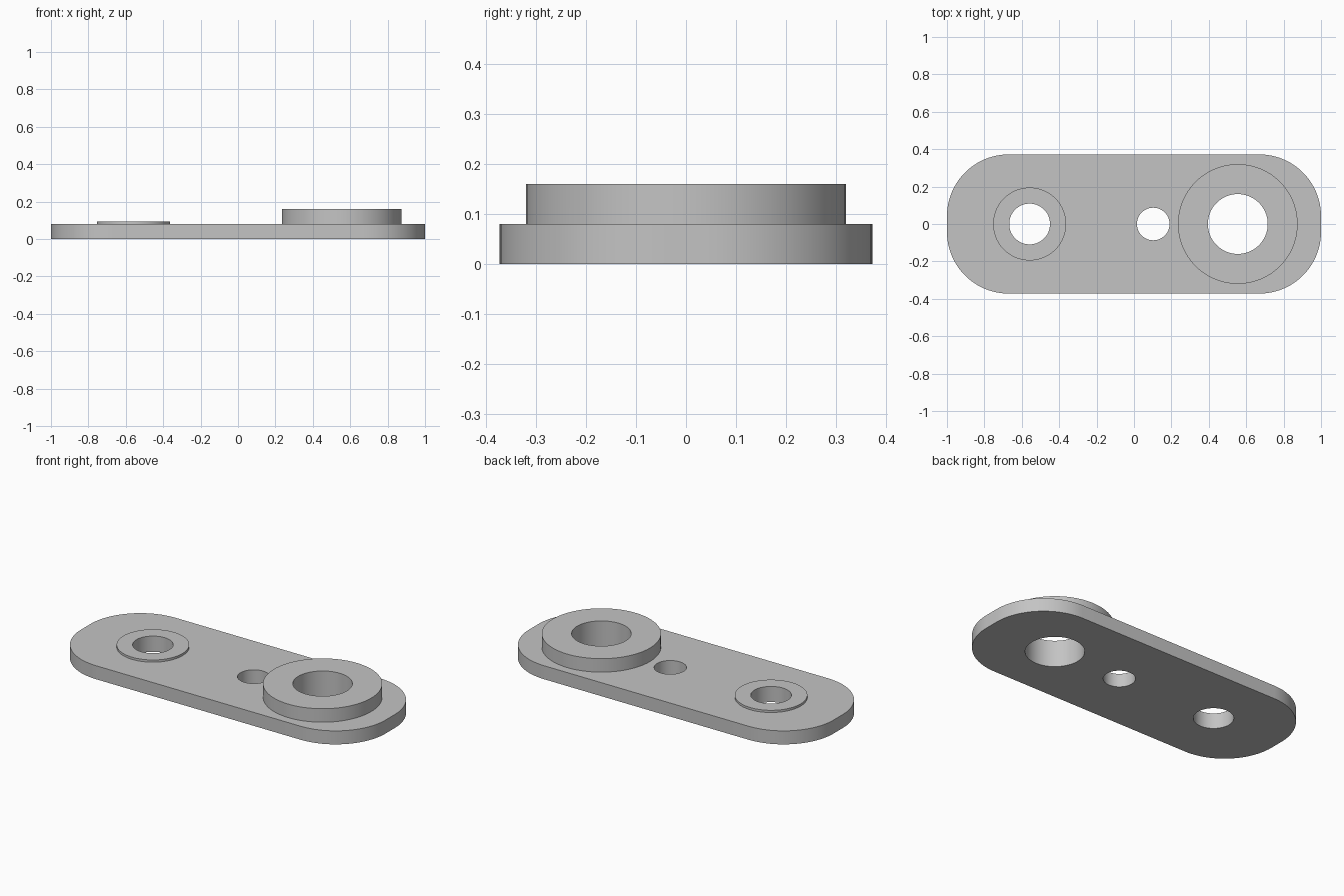
import bpy, bmesh
from math import cos, sin, pi

cube = bpy.data.objects.get("Cube")
if cube:
    bpy.data.objects.remove(cube, do_unlink=True)

THICK = 0.08
LENGTH, WIDTH, CORNER = 1.0, 0.372, 0.33   # half length, half width, corner radius

grey = bpy.data.materials.new("plain grey")
grey.use_nodes = True
color = (0.55, 0.55, 0.55, 1)
grey.diffuse_color = color
grey.node_tree.nodes["Principled BSDF"].inputs["Base Color"].default_value = color


def prism(name, outline, z0, z1):
    """Solid made by extruding a closed outline upward."""
    bm = bmesh.new()
    face = bm.faces.new([bm.verts.new((x, y, z0)) for x, y in outline])
    up = bmesh.ops.extrude_face_region(bm, geom=[face])["geom"]
    bmesh.ops.translate(bm, vec=(0, 0, z1 - z0),
                        verts=[v for v in up if isinstance(v, bmesh.types.BMVert)])
    bmesh.ops.recalc_face_normals(bm, faces=bm.faces)
    mesh = bpy.data.meshes.new(name)
    bm.to_mesh(mesh)
    bm.free()
    mesh.materials.append(grey)
    obj = bpy.data.objects.new(name, mesh)
    bpy.context.collection.objects.link(obj)
    return obj


def circle(cx, radius, n=96):
    return [(cx + radius * cos(2 * pi * i / n), radius * sin(2 * pi * i / n))
            for i in range(n)]


def combine(target, tool, operation):
    """Apply a boolean and discard the helper solid."""
    mod = target.modifiers.new(operation, "BOOLEAN")
    mod.operation, mod.solver, mod.object = operation, "EXACT", tool
    bpy.context.view_layer.objects.active = target
    bpy.ops.object.modifier_apply(modifier=mod.name)
    bpy.data.objects.remove(tool, do_unlink=True)


# Rounded plate outline, one arc per corner
outline = []
for k, (sx, sy) in enumerate([(1, 1), (-1, 1), (-1, -1), (1, -1)]):
    for i in range(25):
        a = (k + i / 24) * pi / 2
        outline.append((sx * (LENGTH - CORNER) + CORNER * cos(a),
                        sy * (WIDTH - CORNER) + CORNER * sin(a)))
plate = prism("link_plate", outline, 0, THICK)

# Raised bosses: centre x, radius, top height
for cx, radius, top in [(-0.558, 0.195, 0.093), (0.555, 0.32, 0.16)]:
    combine(plate, prism("boss", circle(cx, radius), THICK / 2, top), "UNION")

# Through holes: centre x, radius
for cx, radius in [(-0.558, 0.109), (0.103, 0.087), (0.555, 0.16)]:
    cutter = prism("hole_cutter", circle(cx, radius), -0.1, 0.3)
    cutter.hide_render = True
    combine(plate, cutter, "DIFFERENCE")

# Smooth walls with crisp rims
bpy.ops.object.select_all(action="DESELECT")
plate.select_set(True)
bpy.context.view_layer.objects.active = plate
bpy.ops.object.shade_smooth_by_angle(angle=pi / 6)
